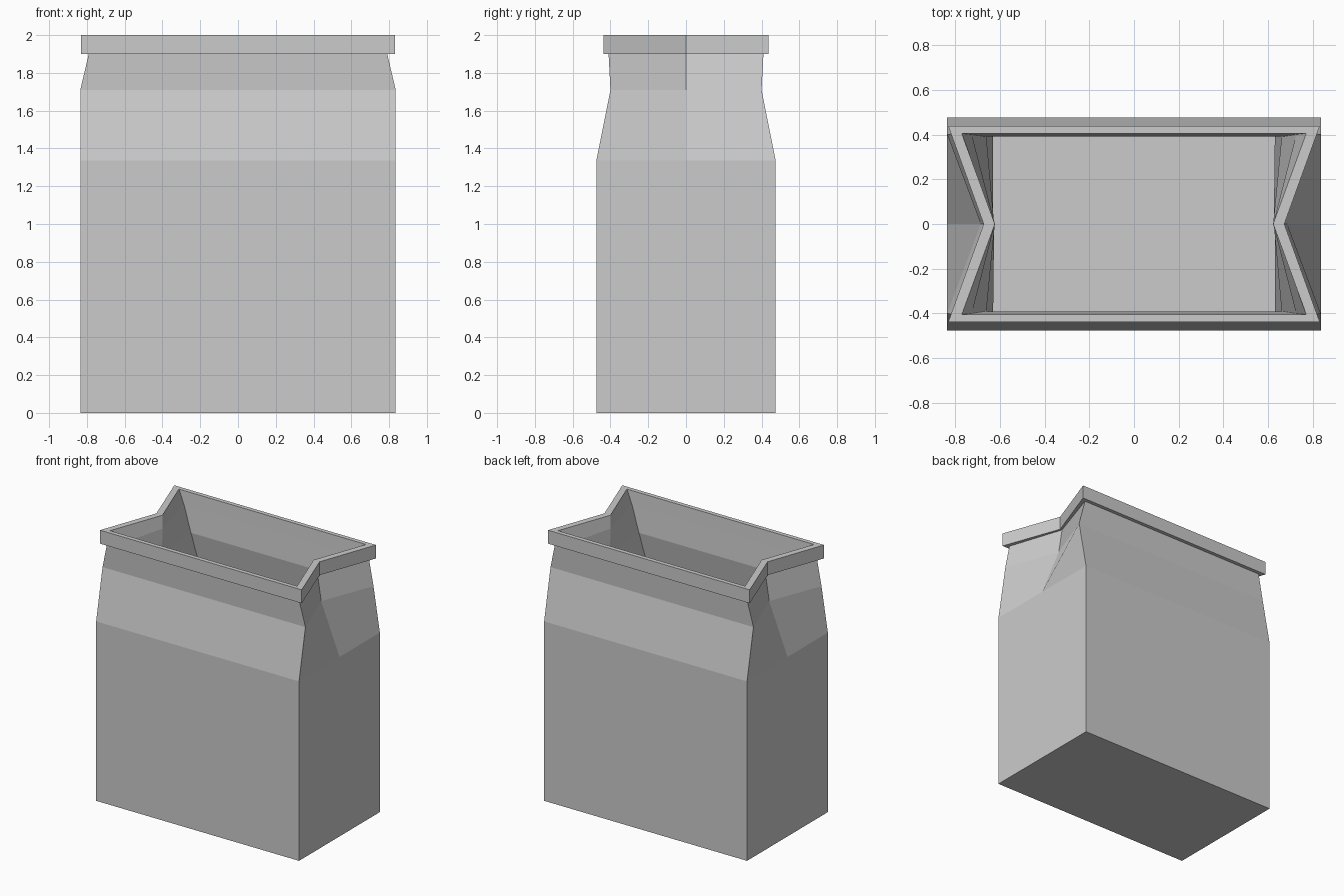
import bpy, bmesh

cube = bpy.data.objects.get("Cube")
if cube:
    bpy.data.objects.remove(cube, do_unlink=True)

paper = bpy.data.materials.new("grey paper")
paper.use_nodes = True
paper.diffuse_color = (0.6, 0.6, 0.6, 1)
paper.node_tree.nodes["Principled BSDF"].inputs["Base Color"].default_value = (0.6, 0.6, 0.6, 1)


def loft(name, levels, cap_first=False, cap_last=False):
    """Join six-point rings; a level is (z, corner x, corner y, fold x)."""
    bm = bmesh.new()
    rings = []
    for z, x, y, fold in levels:
        pts = [(x, -y), (fold, 0), (x, y), (-x, y), (-fold, 0), (-x, -y)]
        rings.append([bm.verts.new((px, py, z)) for px, py in pts])
    for a, b in zip(rings, rings[1:]):
        for i in range(6):
            j = (i + 1) % 6
            bm.faces.new((a[i], a[j], b[j], b[i]))
    if cap_first:
        bm.faces.new(rings[0][::-1])
    if cap_last:
        bm.faces.new(rings[-1])
    mesh = bpy.data.meshes.new(name)
    bm.to_mesh(mesh)
    bm.free()
    mesh.materials.append(paper)
    obj = bpy.data.objects.new(name, mesh)
    bpy.context.collection.objects.link(obj)
    return obj


neck_outer = (1.90, 0.79, 0.41, 0.655)
neck_inner = (1.90, 0.725, 0.40, 0.622)

# Outer shell: straight box, pinched shoulder, gusseted neck
loft("bag_shell", [
    (0.0, 0.835, 0.475, 0.835),
    (1.335, 0.835, 0.475, 0.835),
    (1.71, 0.835, 0.40, 0.685),
    neck_outer,
], cap_first=True)

# Thick folded rim around the opening
loft("rim_band", [
    neck_outer,
    (1.90, 0.83, 0.437, 0.672),
    (2.0, 0.83, 0.437, 0.672),
    (2.0, 0.77, 0.405, 0.622),
    neck_inner,
])

# Inner lining down to the floor
loft("bag_lining", [
    neck_inner,
    (1.71, 0.66, 0.39, 0.625),
    (1.50, 0.63, 0.43, 0.63),
    (1.335, 0.63, 0.465, 0.63),
    (0.02, 0.63, 0.465, 0.63),
], cap_last=True)
